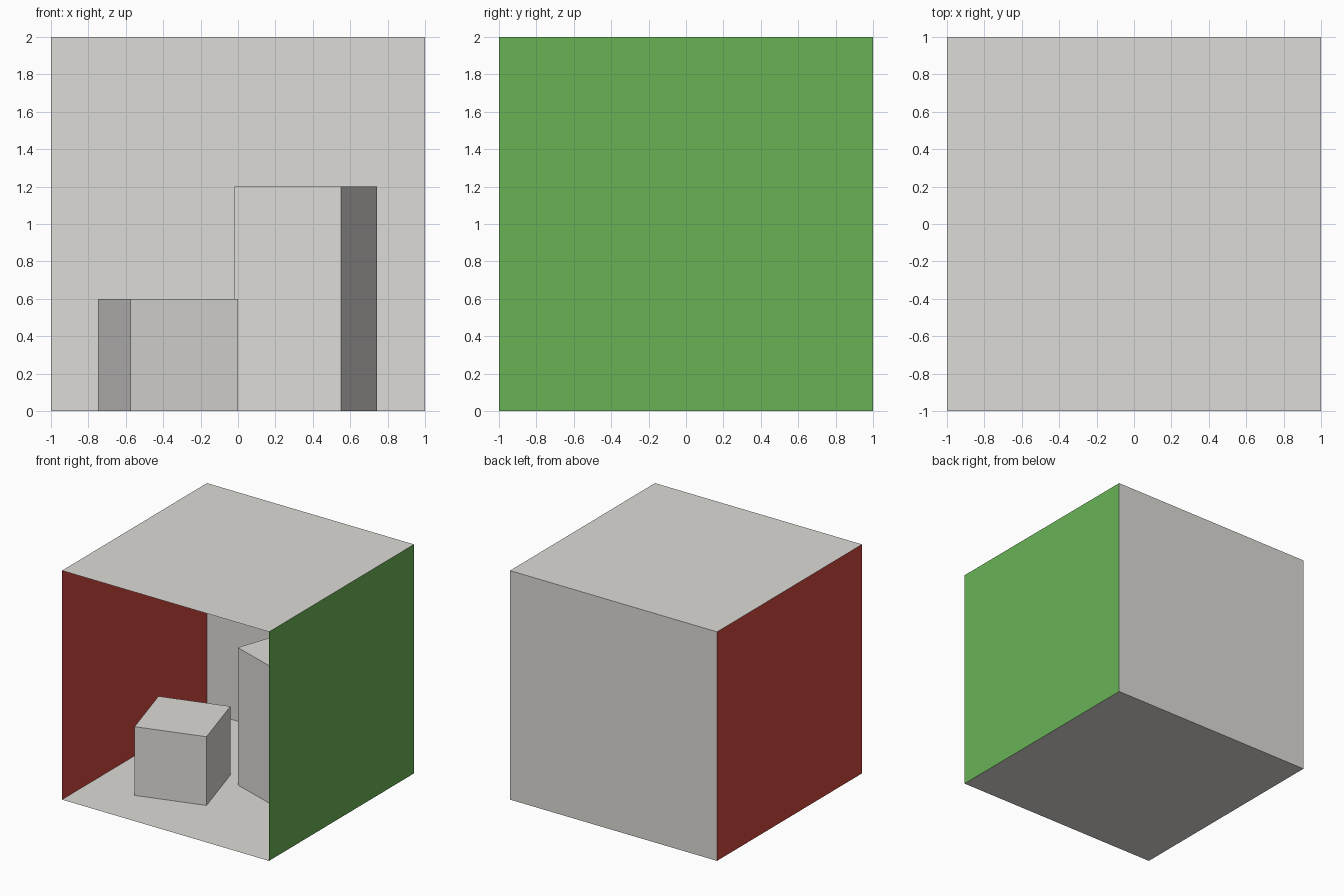
import bpy
from math import radians, pi
from mathutils import Matrix

cube = bpy.data.objects.get("Cube")
if cube:
    bpy.data.objects.remove(cube, do_unlink=True)


def make_material(name, rgb):
    mat = bpy.data.materials.new(name)
    mat.use_nodes = True
    colour = (*rgb, 1.0)
    mat.diffuse_color = colour
    mat.node_tree.nodes["Principled BSDF"].inputs["Base Color"].default_value = colour
    return mat


WHITE = make_material("warm white", (0.725, 0.71, 0.68))
RED = make_material("red", (0.63, 0.065, 0.05))
GREEN = make_material("green", (0.14, 0.45, 0.091))


def add_panel(name, location, rotation, mat):
    """Flat 2 x 2 panel whose normal points into the room."""
    bpy.ops.mesh.primitive_plane_add(size=2, location=location, rotation=rotation)
    panel = bpy.context.object
    panel.name = name
    panel.data.materials.append(mat)


def add_block(name, x, y, height, angle, side=0.6):
    """Square block standing on the floor, turned about z."""
    bpy.ops.mesh.primitive_cube_add(size=1, location=(x, y, 0),
                                    rotation=(0, 0, radians(angle)))
    block = bpy.context.object
    block.name = name
    block.data.transform(Matrix.Diagonal((side, side, height, 1))
                         @ Matrix.Translation((0, 0, 0.5)))
    block.data.materials.append(WHITE)


# Room shell, open at the front
add_panel("floor", (0, 0, 0), (0, 0, 0), WHITE)
add_panel("ceiling", (0, 0, 2), (pi, 0, 0), WHITE)
add_panel("back_wall", (0, 1, 1), (pi / 2, 0, 0), WHITE)
add_panel("right_wall", (-1, 0, 1), (0, pi / 2, 0), RED)
add_panel("left_wall", (1, 0, 1), (0, -pi / 2, 0), GREEN)

# Two turned blocks on the floor
add_block("short_block", -0.374, -0.232, 0.6, 16.7)
add_block("tall_block", 0.363, 0.21, 1.2, -18.8)
